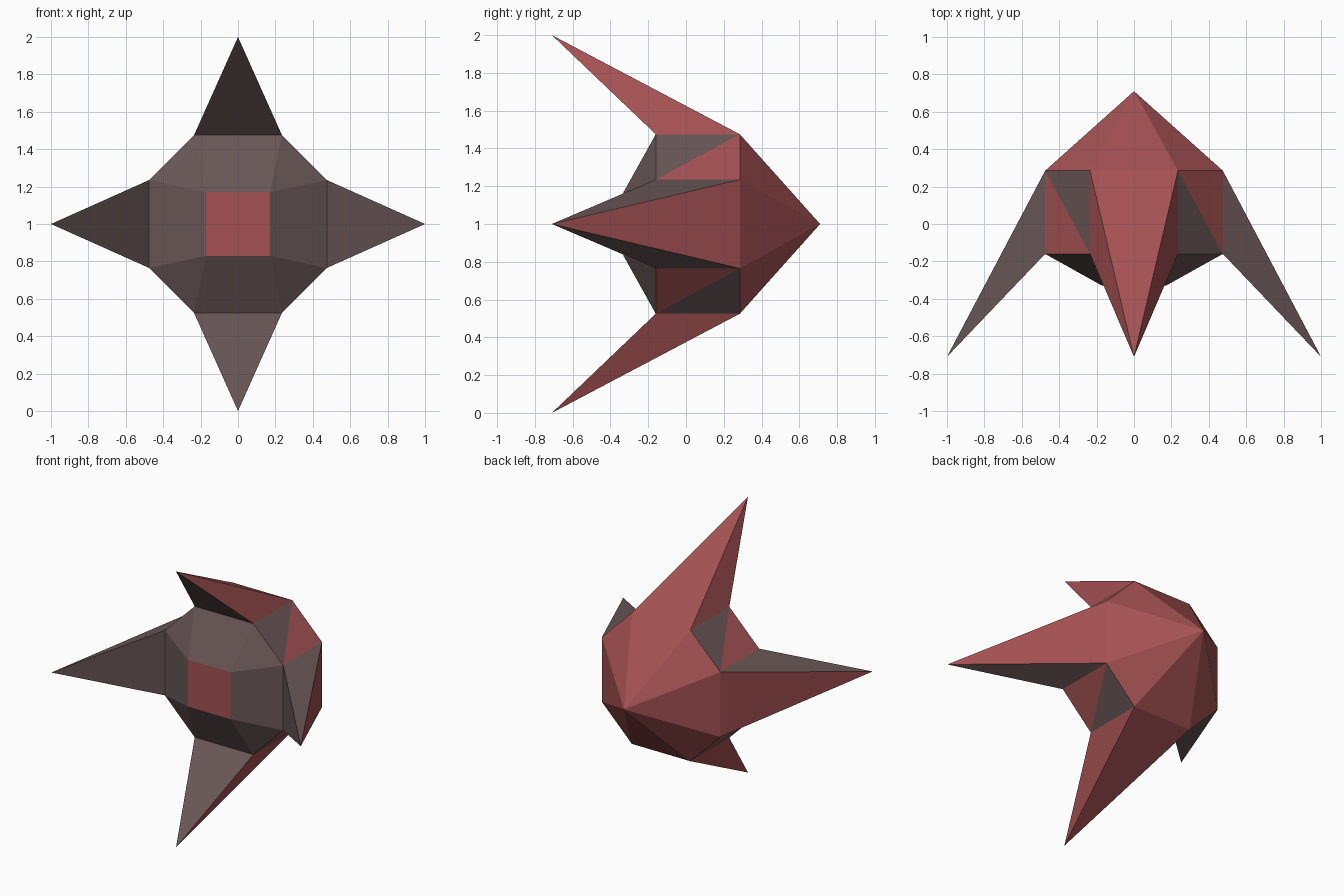
import bpy
from mathutils import Vector, Matrix
from math import pi

if "Cube" in bpy.data.objects:
    bpy.data.objects.remove(bpy.data.objects["Cube"])

C = Vector((0, 0, 1))            # centre of the model
IN, OUT = 0.235, 0.475           # octagon half sizes
BACK, FRONT, NOSE = 0.285, -0.16, -0.33
TIP = 0.71


def material(name, rgb):
    m = bpy.data.materials.new(name)
    m.diffuse_color = (*rgb, 1)
    m.use_nodes = True
    m.node_tree.nodes["Principled BSDF"].inputs["Base Color"].default_value = m.diffuse_color
    return m


MATS = [material("red", (0.376, 0.083, 0.086)),
        material("dark grey", (0.142, 0.093, 0.093))]
RED, GREY = 0, 1


def build(name, faces):
    """faces: list of (points, material index); normals are turned outwards."""
    verts, polys = [], []
    for pts, _ in faces:
        ids = []
        for p in pts:
            key = tuple(round(c, 4) for c in p)
            if key not in verts:
                verts.append(key)
            ids.append(verts.index(key))
        polys.append(ids)
    mid = sum((Vector(v) for v in verts), Vector()) / len(verts)
    for ids in polys:
        a, b, c = (Vector(verts[i]) for i in ids[:3])
        if (b - a).cross(c - a).dot(a - mid) < 0:
            ids.reverse()
    me = bpy.data.meshes.new(name)
    me.from_pydata(verts, [], polys)
    for m in MATS:
        me.materials.append(m)
    for poly, (_, mat) in zip(me.polygons, faces):
        poly.material_index = mat
    me.update()
    ob = bpy.data.objects.new(name, me)
    bpy.context.collection.objects.link(ob)


def turned(k):
    """Quarter turns about the front-back axis, k = 0 is the top side."""
    rot = Matrix.Rotation(k * pi / 2, 3, 'Y')
    return lambda x, y, z: C + rot @ Vector((x, y, z))


hull = []
apex = C + Vector((0, TIP, 0))
q = 0.17
for k, side in enumerate(("top", "right", "bottom", "left")):
    P = turned(k)
    vertical = k % 2 == 0
    # left and right ends of this side, then the start of the next side
    lb, rb, nb = P(-IN, BACK, OUT), P(IN, BACK, OUT), P(OUT, BACK, IN)
    lf, rf, nf = P(-IN, FRONT, OUT), P(IN, FRONT, OUT), P(OUT, FRONT, IN)
    ql, qr = P(-q, NOSE, q), P(q, NOSE, q)
    # back cone and sloping front ring
    hull += [((lb, rb, apex), RED), ((rb, nb, apex), RED),
             ((lf, rf, qr, ql), GREY), ((rf, nf, qr), GREY)]
    # corner panels: the half beside a top or bottom spike is grey
    hull += [((rb, rf, nf), GREY if vertical else RED),
             ((rb, nf, nb), RED if vertical else GREY)]
    # swept spike
    tip = P(0, -TIP, 1)
    flank = RED if vertical else GREY
    build(side + "_spike", [((lb, rb, tip), RED), ((lf, rf, tip), GREY),
                            ((lb, lf, tip), flank), ((rb, rf, tip), flank)])

# flat square at the front
hull.append(([turned(k)(q, NOSE, q) for k in range(4)], RED))
build("hull", hull)
